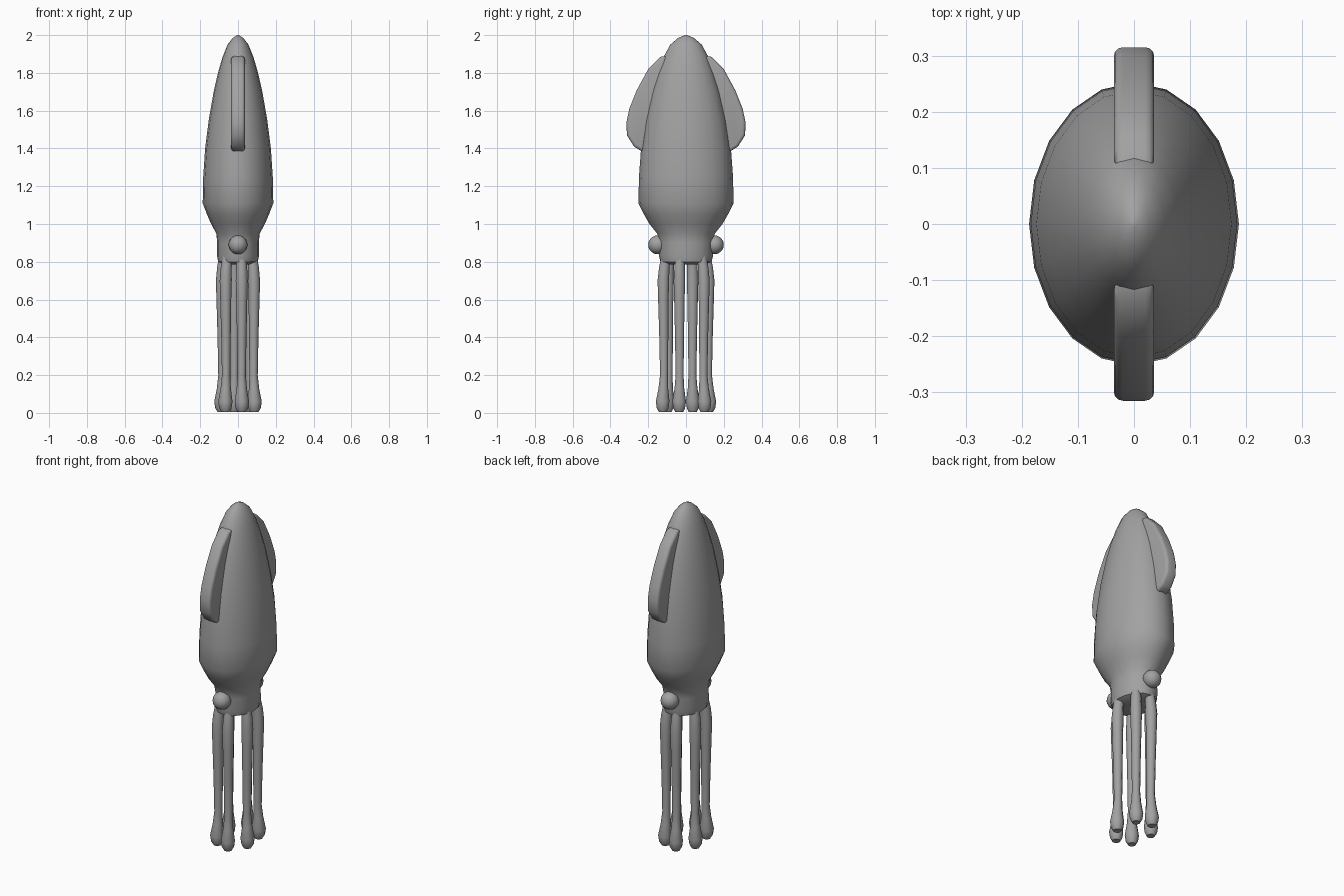
import bpy, bmesh, math

if "Cube" in bpy.data.objects:
    bpy.data.objects.remove(bpy.data.objects["Cube"])

grey = bpy.data.materials.new("soft_grey")
grey.diffuse_color = (0.36, 0.36, 0.36, 1)
grey.use_nodes = True
grey.node_tree.nodes["Principled BSDF"].inputs["Base Color"].default_value = grey.diffuse_color


def finish(bm, name, angle=50):
    bmesh.ops.recalc_face_normals(bm, faces=bm.faces)
    me = bpy.data.meshes.new(name)
    bm.to_mesh(me)
    bm.free()
    ob = bpy.data.objects.new(name, me)
    bpy.context.collection.objects.link(ob)
    me.materials.append(grey)
    bpy.ops.object.select_all(action='DESELECT')
    ob.select_set(True)
    bpy.context.view_layer.objects.active = ob
    bpy.ops.object.shade_smooth_by_angle(angle=math.radians(angle))
    return ob


def loft(name, rings, sides, angle=50):
    """Skin elliptical rings given as (cx, cy, z, rx, ry) and cap both ends."""
    bm = bmesh.new()
    loops = []
    for cx, cy, z, rx, ry in rings:
        loops.append([bm.verts.new((cx + rx * math.cos(2 * math.pi * i / sides),
                                    cy + ry * math.sin(2 * math.pi * i / sides), z))
                      for i in range(sides)])
    for a, b in zip(loops, loops[1:]):
        for i in range(sides):
            j = (i + 1) % sides
            bm.faces.new((a[i], a[j], b[j], b[i]))
    bm.faces.new(loops[0])
    bm.faces.new(loops[-1])
    return finish(bm, name, angle)


# Mantle and head: one elliptical body, (z, half width x, half width y)
profile = [(0.785, 0.07, 0.09), (0.80, 0.105, 0.135), (0.83, 0.111, 0.143),
           (0.90, 0.110, 0.143), (0.95, 0.115, 0.153), (1.00, 0.142, 0.193),
           (1.05, 0.164, 0.222), (1.11, 0.187, 0.252), (1.25, 0.184, 0.249),
           (1.40, 0.174, 0.238), (1.55, 0.155, 0.216), (1.70, 0.129, 0.182),
           (1.80, 0.106, 0.151), (1.88, 0.083, 0.121), (1.95, 0.055, 0.083),
           (1.985, 0.028, 0.042), (2.0, 0.004, 0.006)]
loft("mantle_and_head", [(0, 0, z, rx, ry) for z, rx, ry in profile], 20)

# Fins: rounded slabs on the front and back of the mantle
outline = [(0.10, 1.89), (0.135, 1.885), (0.20, 1.82), (0.26, 1.71), (0.30, 1.61),
           (0.315, 1.54), (0.313, 1.47), (0.275, 1.41), (0.235, 1.385), (0.15, 1.40)]
for side, name in ((-1, "front_fin"), (1, "back_fin")):
    bm = bmesh.new()
    face = bm.faces.new([bm.verts.new((-0.036, side * y, z)) for y, z in outline])
    ext = bmesh.ops.extrude_face_region(bm, geom=[face])
    verts = [v for v in ext["geom"] if isinstance(v, bmesh.types.BMVert)]
    bmesh.ops.translate(bm, verts=verts, vec=(0.072, 0, 0))
    rim = [e for e in bm.edges if abs(e.verts[0].co.x - e.verts[1].co.x) < 1e-5]
    bmesh.ops.bevel(bm, geom=rim, offset=0.016, segments=3, profile=0.5,
                    affect='EDGES', clamp_overlap=True)
    finish(bm, name)

# Eyes
for side, name in ((-1, "front_eye"), (1, "back_eye")):
    bm = bmesh.new()
    bmesh.ops.create_uvsphere(bm, u_segments=16, v_segments=10, radius=0.05)
    bmesh.ops.translate(bm, verts=bm.verts, vec=(0, side * 0.15, 0.89))
    finish(bm, name)

# Arms: six shafts ending in clubs, (z, radius, outward spread)
arm = [(0.005, 0.022, 1.02), (0.025, 0.033, 1.03), (0.06, 0.038, 1.03),
       (0.13, 0.027, 1.0), (0.20, 0.022, 0.97), (0.40, 0.025, 0.98),
       (0.60, 0.029, 1.0), (0.70, 0.032, 1.0), (0.77, 0.029, 0.96), (0.83, 0.026, 0.88)]
roots = [(-0.02, 0.12), (-0.085, 0.035), (0.065, 0.095)]
for n, (x, y) in enumerate(roots):
    for s in (1, -1):
        loft(f"arm_{n + 1}_{'back' if s > 0 else 'front'}",
             [(s * x * k, s * y * k, z, r, r) for z, r, k in arm], 10)
